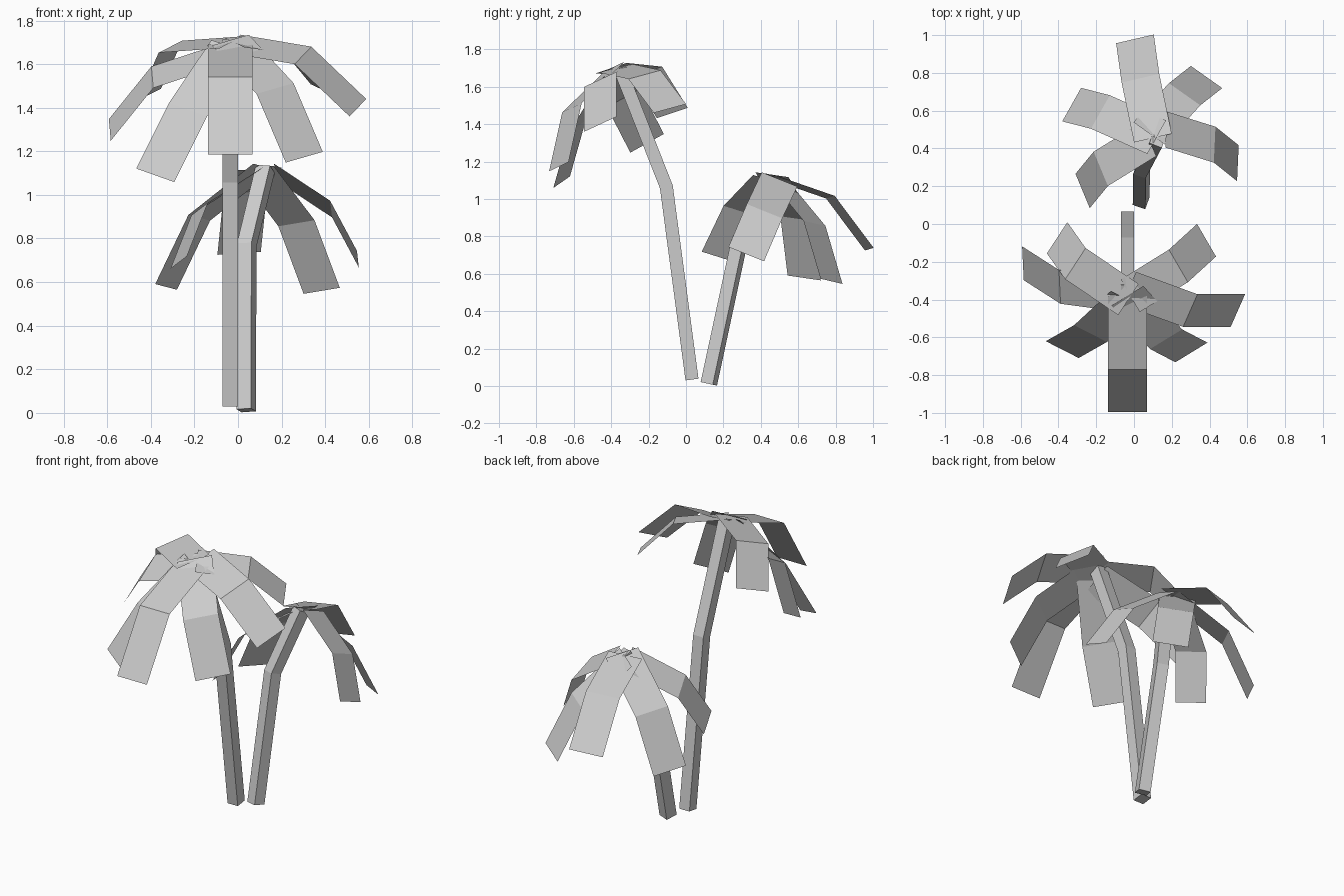
import bpy
import bmesh
from math import radians
from mathutils import Vector, Matrix

cube = bpy.data.objects.get("Cube")
if cube:
    bpy.data.objects.remove(cube, do_unlink=True)

# One plain grey for the whole model
grey = bpy.data.materials.new("plain grey")
grey.use_nodes = True
colour = (0.6, 0.6, 0.6, 1)
grey.diffuse_color = colour
grey.node_tree.nodes["Principled BSDF"].inputs["Base Color"].default_value = colour


def finish(name, bm):
    mesh = bpy.data.meshes.new(name)
    bm.to_mesh(mesh)
    bm.free()
    mesh.materials.append(grey)
    obj = bpy.data.objects.new(name, mesh)
    bpy.context.collection.objects.link(obj)
    return obj


def trunk(name, path, width, turn):
    """Square post swept along a bent path."""
    points = [Vector(p) for p in path]
    bm = bmesh.new()
    rings = []
    for i, point in enumerate(points):
        before, after = points[max(i - 1, 0)], points[min(i + 1, len(points) - 1)]
        along = (after - before).normalized()
        across = Matrix.Rotation(radians(turn), 3, 'Z') @ Vector((1, 0, 0))
        across = (across - along * across.dot(along)).normalized()
        depth = along.cross(across)
        rings.append([bm.verts.new(point + (across * a + depth * b) * width / 2)
                      for a, b in ((-1, -1), (1, -1), (1, 1), (-1, 1))])
    for low, high in zip(rings, rings[1:]):
        for k in range(4):
            n = (k + 1) % 4
            bm.faces.new((low[k], low[n], high[n], high[k]))
    bm.faces.new(rings[0][::-1])
    bm.faces.new(rings[-1])
    return finish(name, bm)


def frond(name, root, bend, tip, width=0.205):
    """Flat strip of two panels, folded square across at the bend."""
    root, bend, tip = Vector(root), Vector(bend), Vector(tip)
    side = (tip - bend).cross(bend - root).normalized() * width / 2
    bm = bmesh.new()
    rows = [(bm.verts.new(p - side), bm.verts.new(p + side)) for p in (root, bend, tip)]
    for (a, b), (c, d) in zip(rows, rows[1:]):
        bm.faces.new((a, b, d, c))
    bm.normal_update()
    if sum(f.normal.z for f in bm.faces) < 0:
        bmesh.ops.reverse_faces(bm, faces=bm.faces)
    return finish(name, bm)


# Trunks
trunk("tall_trunk", [(-.035, .032, .035), (-.035, -.105, 1.065), (-.035, -.355, 1.7)], .07, 0)
trunk("short_trunk", [(.038, .122, .012), (.04, .285, .77), (.125, .445, 1.12)], .07, -20)

# Fronds: root, bend and tip on the centre line
tall_fronds = {
    "front": ((-.035, -.38, 1.69), (-.035, -.77, 1.54), (-.035, -.995, 1.185)),
    "front_right": ((-.035, -.4, 1.68), (-.23, -.58, 1.39), (-.38, -.665, 1.09)),
    "front_left": ((-.035, -.38, 1.71), (.17, -.61, 1.488), (.304, -.68, 1.173)),
    "left": ((-.027, -.34, 1.695), (.298, -.458, 1.64), (.55, -.458, 1.4)),
    "back_left": ((-.02, -.38, 1.7), (.235, -.222, 1.665), (.384, -.086, 1.484)),
    "back_right": ((-.03, -.4, 1.7), (-.31, -.21, 1.68), (-.407, -.073, 1.46)),
    "right": ((-.04, -.38, 1.655), (-.393, -.333, 1.54), (-.588, -.208, 1.298)),
}
short_fronds = {
    "back": ((.1, .455, 1.12), (.034, .772, 1.01), (.005, .98, .732)),
    "back_left": ((.08, .48, 1.12), (.268, .687, .87), (.384, .778, .56)),
    "left": ((.17, .5, 1.105), (.427, .42, .935), (.55, .322, .705)),
    "back_right": ((.12, .46, 1.13), (-.178, .593, .895), (-.33, .632, .578)),
    "front_right": ((.08, .45, 1.1), (-.176, .292, .935), (-.272, .175, .69)),
}
for tree, fronds in (("tall", tall_fronds), ("short", short_fronds)):
    for place, line in fronds.items():
        frond(f"{tree}_{place}_frond", *line)
